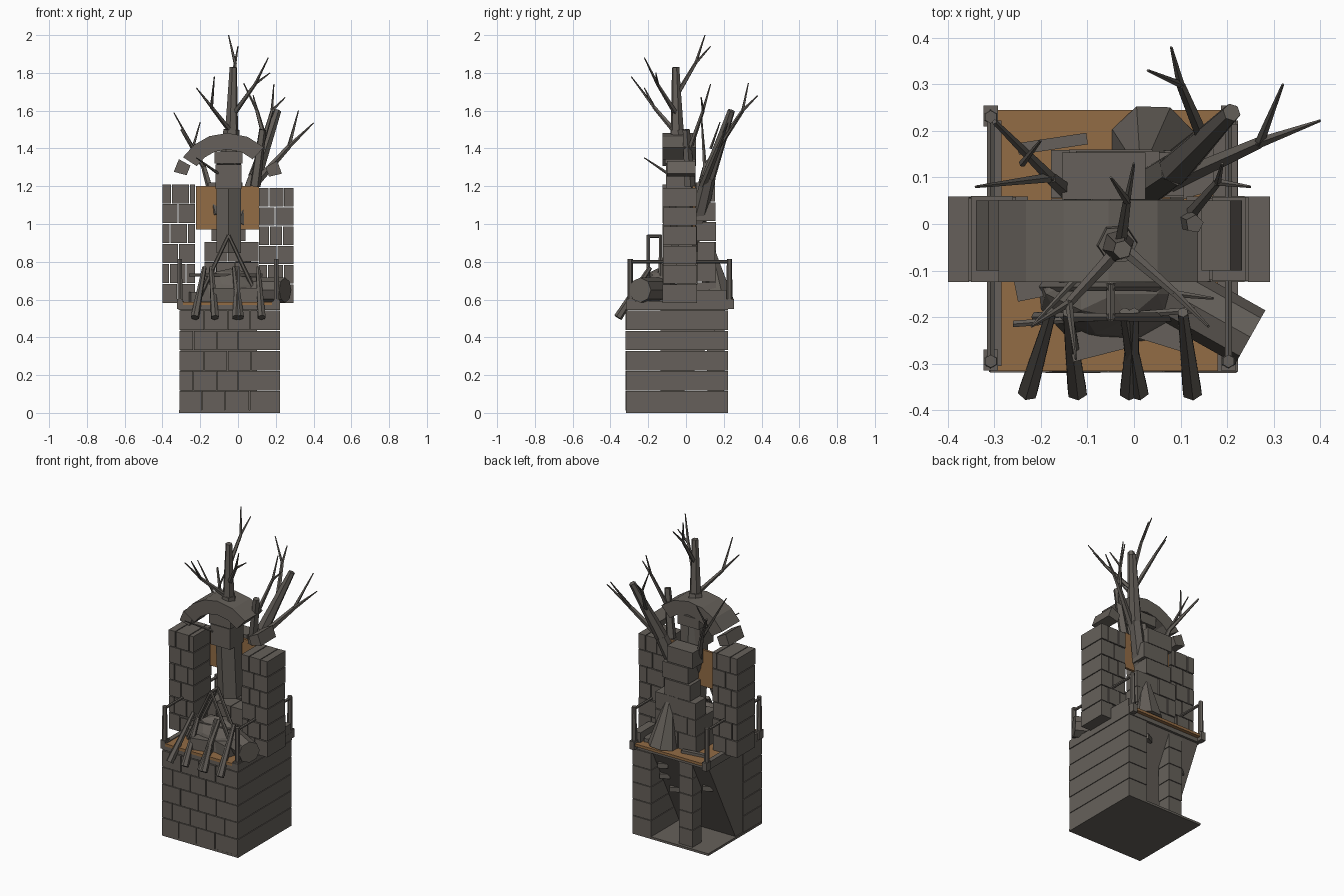
import bpy, bmesh, math, random
from mathutils import Vector, Matrix

if "Cube" in bpy.data.objects:
    bpy.data.objects.remove(bpy.data.objects["Cube"])
random.seed(4)

def material(name, rgb):
    m = bpy.data.materials.new(name)
    m.diffuse_color = (*rgb, 1)
    m.use_nodes = True
    m.node_tree.nodes["Principled BSDF"].inputs["Base Color"].default_value = m.diffuse_color
    return m

STONE = material("weathered stone", (0.132, 0.118, 0.103))
BARK = material("dead bark", (0.12, 0.108, 0.095))
PLANK = material("orange planks", (0.29, 0.15, 0.06))

def finish(bm, name, mat):
    bmesh.ops.recalc_face_normals(bm, faces=bm.faces)
    me = bpy.data.meshes.new(name)
    bm.to_mesh(me)
    bm.free()
    me.materials.append(mat)
    ob = bpy.data.objects.new(name, me)
    bpy.context.collection.objects.link(ob)
    return ob

def add_box(bm, lo, hi, rot=None):
    lo, hi = Vector(lo), Vector(hi)
    m = Matrix.Translation((lo + hi) / 2)
    if rot:
        m = m @ rot
    bmesh.ops.create_cube(bm, size=1, matrix=m @ Matrix.Diagonal((*(hi - lo), 1)))

def boxes(name, items, mat=STONE):
    bm = bmesh.new()
    for it in items:
        add_box(bm, *it)
    return finish(bm, name, mat)

def brick_wall(name, x0, x1, y0, y1, z0, z1, rows, length, gap=0.004, jitter=0.003):
    """Courses of bricks along x with staggered joints."""
    bm = bmesh.new()
    h = (z1 - z0) / rows
    for r in range(rows):
        cuts = [x0]
        x = x0 + length * (0.55 if r % 2 else 1)
        while x < x1 - length * 0.3:
            cuts.append(x + random.uniform(-.01, .01))
            x += length
        cuts.append(x1)
        for a, b in zip(cuts, cuts[1:]):
            j = random.uniform(0, jitter)
            add_box(bm, (a + gap / 2, y0 + j, z0 + r * h),
                    (b - gap / 2, y1 - j, z0 + (r + 1) * h - gap))
    return finish(bm, name, STONE)

def add_limb(bm, a, b, r0, r1, sides=6):
    a, b = Vector(a), Vector(b)
    d = b - a
    m = Matrix.Translation((a + b) / 2) @ d.to_track_quat('Z', 'Y').to_matrix().to_4x4()
    bmesh.ops.create_cone(bm, cap_ends=True, segments=sides, radius1=r0, radius2=r1,
                          depth=d.length, matrix=m)

def limbs(name, items, mat=BARK, sides=6):
    bm = bmesh.new()
    for it in items:
        add_limb(bm, *it, sides=sides)
    return finish(bm, name, mat)

def prism(name, pts, axis, t0, t1, mat=STONE):
    """Extrude a 2D outline along x or y; the second outline coordinate is z."""
    bm = bmesh.new()
    f = lambda p, t: (t, p[0], p[1]) if axis == 'x' else (p[0], t, p[1])
    lo = [bm.verts.new(f(p, t0)) for p in pts]
    hi = [bm.verts.new(f(p, t1)) for p in pts]
    bm.faces.new(lo)
    bm.faces.new(hi)
    for i in range(len(pts)):
        k = (i + 1) % len(pts)
        bm.faces.new((lo[i], lo[k], hi[k], hi[i]))
    return finish(bm, name, mat)

# Base tower: floor, front and right walls, sloping mass behind, open at the back
boxes("base_floor", [((-.312, -.318, 0), (.222, .222, .014))])
brick_wall("base_front_wall", -.312, .222, -.32, -.13, .012, .545, 5, .125)
boxes("base_right_wall", [((.09, -.315, .012 + i * .1066), (.222, .222, .1146 + i * .1066))
                          for i in range(5)])
prism("base_slope", [(-.135, .014), (-.06, .014), (.215, .56), (-.135, .56)], 'x', -.305, .1)
brick_wall("base_back_column", -.19, -.09, .11, .205, .014, .56, 5, .2)
boxes("base_top_course", [((-.314, -.314, .545), (.222, .222, .572)),
                          ((.18, -.317, .545), (.223, .222, .593)),
                          ((-.314, -.305, .545), (-.285, .222, .593))])
boxes("slope_rubble", [((x, y - .03, z), (x + .06, y + .04, z + .03), Matrix.Rotation(.5, 4, 'Z'))
                       for x, y, z in ((.02, .15, .45), (.04, .1, .36), (.0, .06, .27),
                                       (-.05, .02, .19), (-.26, .1, .36))])

# Plank deck on the tower
boxes("deck", [((-.292, -.316, .571), (.2, .245, .588))], PLANK)
boxes("deck_rubble", [((.17, .05, .588), (.222, .215, .65)),
                      ((.06, .06, .588), (.18, .18, .61), Matrix.Rotation(.3, 4, 'Z')),
                      ((-.25, .16, .588), (-.1, .185, .605), Matrix.Rotation(.15, 4, 'Z')),
                      ((-.14, -.28, .588), (.0, -.22, .66), Matrix.Rotation(.25, 4, 'Z')),
                      ((.0, -.26, .588), (.13, -.15, .66), Matrix.Rotation(-.3, 4, 'Z')),
                      ((-.26, -.15, .588), (-.08, -.06, .64), Matrix.Rotation(.2, 4, 'Z'))])

# Railing posts and side rails
rail = []
brackets = []
for x in (-.308, .203):
    rail.append(((x, -.295, .8), (x, .235, .8), .009, .009))
    for y in (-.295, .23):
        rail.append(((x, y, .56), (x, y, .815), .016, .014))
        brackets.append(((x - .016, y - .02, .55), (x + .016, y + .025, .603)))
limbs("railing", rail)
boxes("railing_brackets", brackets)

# Two ruined piers
brick_wall("left_pier", -.402, -.225, -.125, .06, .583, 1.215, 6, .088, .005, .005)
brick_wall("right_pier", .11, .295, -.125, .06, .583, 1.195, 6, .088, .005, .005)

# Stacked wall behind the piers
brick_wall("rear_wall", -.18, .11, .055, .16, .588, .91, 3, .13, .004, .006)
boxes("rear_stack", [((-.14 + o, .053, .91 + i * .105), (.04 + o, .16 - .003 * i, 1.01 + i * .105))
                     for i, o in enumerate((0, .015, -.015))])
brick_wall("lower_infill", -.18, .11, -.05, .055, .588, .80, 2, .11)
boxes("orange_panel", [((-.222, .035, .97), (.11, .05, 1.2))], PLANK)

# Arch of wedge blocks, with two loose stones
CX, CZ = -.055, 1.2
def ring_block(name, a0, a1, ri, ro, y0, y1):
    pt = lambda r, a: (CX + r * math.cos(math.radians(a)), CZ + r * math.sin(math.radians(a)))
    prism(name, [pt(ri, a0), pt(ro, a0), pt(ro, a1), pt(ri, a1)], 'y', y0, y1)
angles = [47, 68, 90, 110, 129, 147]
for a, b in zip(angles, angles[1:]):
    ring_block("arch_block", a, b, .195, .282, -.125, .052)
for a in (13, 151):
    ring_block("loose_arch_stone", a, a + 14, .225, .295, -.1, .05)

# Central tree: blocky trunk, tapering top and branches
limbs("trunk_base", [((-.05, .0, .85), (-.05, -.03, 1.32), .075, .075),
                     ((-.045, -.03, 1.3), (-.035, -.045, 1.5), .06, .042)], STONE, 6)
boxes("trunk_blocks", [((-.125, -.11, 1.32), (.025, .05, 1.385)),
                       ((-.118, -.105, 1.185), (.018, .03, 1.315))])
limbs("upper_trunk", [((-.035, -.045, 1.45), (-.025, -.055, 1.83), .037, .02)], STONE)
limbs("upper_branches", [
    ((-.03, -.05, 1.68), (-.015, .05, 1.85), .014, .009),
    ((-.015, .05, 1.85), (-.05, .1, 2.0), .009, .003),
    ((-.015, .05, 1.85), (.0, .13, 1.94), .008, .003),
    ((-.025, -.05, 1.58), (.09, -.15, 1.74), .015, .009),
    ((.09, -.15, 1.74), (.16, -.22, 1.88), .009, .003),
    ((.09, -.15, 1.74), (.17, -.16, 1.8), .008, .003),
    ((-.03, -.05, 1.48), (-.14, -.17, 1.62), .015, .01),
    ((-.14, -.17, 1.62), (-.22, -.22, 1.72), .009, .003),
    ((-.14, -.17, 1.62), (-.125, -.29, 1.78), .009, .003)], sides=5)

# Right leaning tree
limbs("leaning_trunk", [((.0, .06, 1.0), (.09, .12, 1.25), .045, .038),
                        ((.09, .12, 1.25), (.21, .24, 1.6), .038, .02)])
limbs("leaning_branches", [
    ((.08, .09, 1.2), (.27, .175, 1.41), .022, .013),
    ((.27, .175, 1.41), (.4, .222, 1.535), .012, .003),
    ((.27, .175, 1.41), (.32, .3, 1.6), .011, .003),
    ((.15, .18, 1.42), (.1, .3, 1.6), .015, .01),
    ((.1, .3, 1.6), (.08, .38, 1.68), .009, .003),
    ((.1, .3, 1.6), (.03, .33, 1.745), .008, .003),
    ((.09, .02, 1.2), (.13, .0, 1.5), .03, .02),
    ((.12, .02, 1.4), (.18, .09, 1.6), .014, .009),
    ((.18, .09, 1.6), (.19, .13, 1.74), .008, .003),
    ((.18, .09, 1.6), (.25, .08, 1.67), .008, .003)], sides=5)

# Left leaning branch
limbs("left_branch", [
    ((-.11, .04, 1.05), (-.18, .1, 1.3), .022, .014),
    ((-.18, .1, 1.3), (-.3, .22, 1.5), .013, .006),
    ((-.18, .1, 1.3), (-.34, .08, 1.59), .011, .003),
    ((-.24, .13, 1.4), (-.2, .18, 1.54), .008, .003),
    ((-.08, -.07, 1.25), (-.22, -.22, 1.35), .01, .003)], sides=5)

# Rubble mounds
def mound(name, centre, size):
    bm = bmesh.new()
    bmesh.ops.create_icosphere(bm, subdivisions=2, radius=1)
    for v in bm.verts:
        k = random.uniform(.94, 1.05)
        v.co = Vector(centre) + Vector((v.co.x * size[0] * k, v.co.y * size[1] * k,
                                        max(v.co.z, 0) * size[2] * k))
    finish(bm, name, STONE)
mound("front_mound", (-.04, -.15, .59), (.17, .11, .18))
limbs("rear_cone", [((.04, .165, .588), (.02, .12, .9), .095, .02)], STONE, 8)

# Fallen log
limbs("fallen_log", [((.25, -.243, .65), (.04, -.125, .65), .066, .066)], STONE, 8)

# Pointed stakes at the front, and the pole tent with its ridge
limbs("stakes", [((x, -.36, .505), (x + d, -.19, .77), .023, .012)
                 for x, d in ((-.228, .05), (-.122, -.02), (-.01, .01), (.01, -.03), (.125, -.02))])
limbs("pole_tent", [((-.05 + s * .16, y, .6), (-.05, y, .94), .012, .01)
                    for y in (-.2, -.135) for s in (-1, 1)]
      + [((-.05, -.205, .935), (-.05, -.13, .935), .01, .01),
         ((-.26, -.215, .73), (.13, -.185, .73), .008, .008)])
